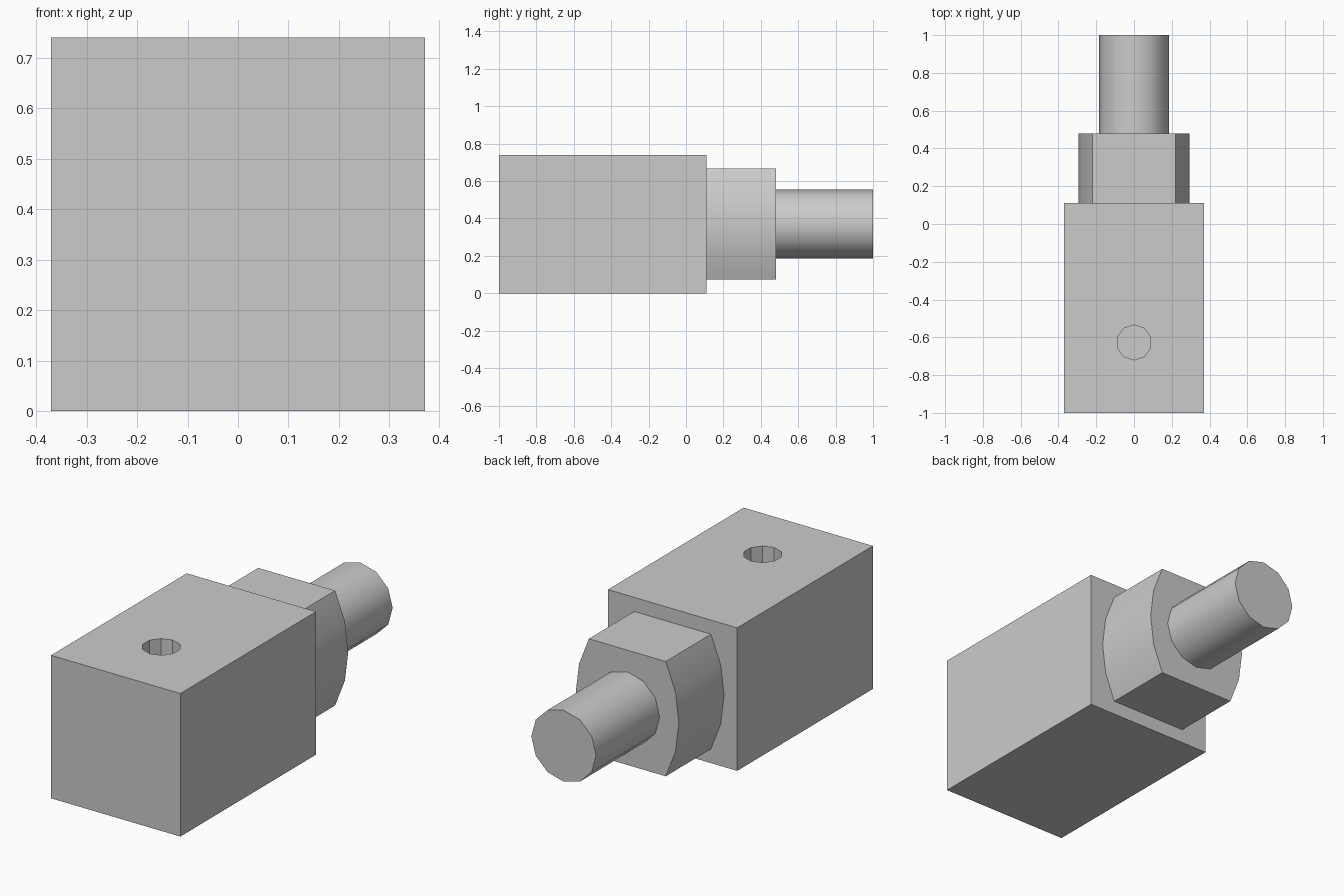
import bpy
import bmesh
from math import asin, cos, sin, radians, tau

if "Cube" in bpy.data.objects:
    bpy.data.objects.remove(bpy.data.objects["Cube"], do_unlink=True)

MID = 0.37        # height of the shared axis
BLOCK_BACK = 0.11
COLLAR_BACK = 0.48

grey = bpy.data.materials.new("plain grey")
grey.use_nodes = True
grey.diffuse_color = (0.6, 0.6, 0.6, 1)
grey.node_tree.nodes["Principled BSDF"].inputs["Base Color"].default_value = (0.6, 0.6, 0.6, 1)


def prism(name, outline, sweep):
    """Extrude a closed outline of 3D points along the sweep vector."""
    bm = bmesh.new()
    base = bm.faces.new([bm.verts.new(p) for p in outline])
    top = bmesh.ops.extrude_face_region(bm, geom=[base], use_keep_orig=True)["geom"]
    bmesh.ops.translate(bm, vec=sweep, verts=[v for v in top if isinstance(v, bmesh.types.BMVert)])
    bmesh.ops.recalc_face_normals(bm, faces=bm.faces)
    mesh = bpy.data.meshes.new(name)
    bm.to_mesh(mesh)
    bm.free()
    mesh.materials.append(grey)
    obj = bpy.data.objects.new(name, mesh)
    bpy.context.collection.objects.link(obj)
    return obj


def activate(obj):
    bpy.ops.object.select_all(action='DESELECT')
    obj.select_set(True)
    bpy.context.view_layer.objects.active = obj


def smooth(obj):
    activate(obj)
    bpy.ops.object.shade_smooth_by_angle(angle=radians(33))


def ring(sides, radius):
    return [(radius * sin(tau * i / sides), radius * cos(tau * i / sides)) for i in range(sides)]


# Square block
w = MID
block = prism("block", [(-w, -1, 0), (w, -1, 0), (w, -1, 2 * w), (-w, -1, 2 * w)],
              (0, BLOCK_BACK + 1, 0))

# Blind ten-sided hole in the top of the block
cutter = prism("hole_cutter", [(x, y - 0.627, MID) for x, y in ring(10, 0.0925)], (0, 0, 0.5))
cutter.hide_render = True
cut = block.modifiers.new("hole", 'BOOLEAN')
cut.operation = 'DIFFERENCE'
cut.solver = 'EXACT'
cut.object = cutter
activate(block)
bpy.ops.object.modifier_apply(modifier="hole")
bpy.data.objects.remove(cutter, do_unlink=True)

# Collar with flat top and bottom and bulging sides
half_height, flat, bulge = 0.297, 0.22, 0.075
radius = (half_height ** 2 + bulge ** 2) / (2 * bulge)
sweep = asin(half_height / radius)
arc = [(flat + bulge - radius * (1 - cos(a)), radius * sin(a))
       for a in (sweep * i / 2 for i in range(-2, 3))]
profile = arc + [(-x, -z) for x, z in arc]
collar = prism("collar", [(x, BLOCK_BACK, MID + z) for x, z in profile],
               (0, COLLAR_BACK - BLOCK_BACK, 0))
smooth(collar)

# Round shaft
shaft = prism("shaft", [(x, COLLAR_BACK, MID + z) for x, z in ring(12, 0.185)],
              (0, 1 - COLLAR_BACK, 0))
smooth(shaft)
